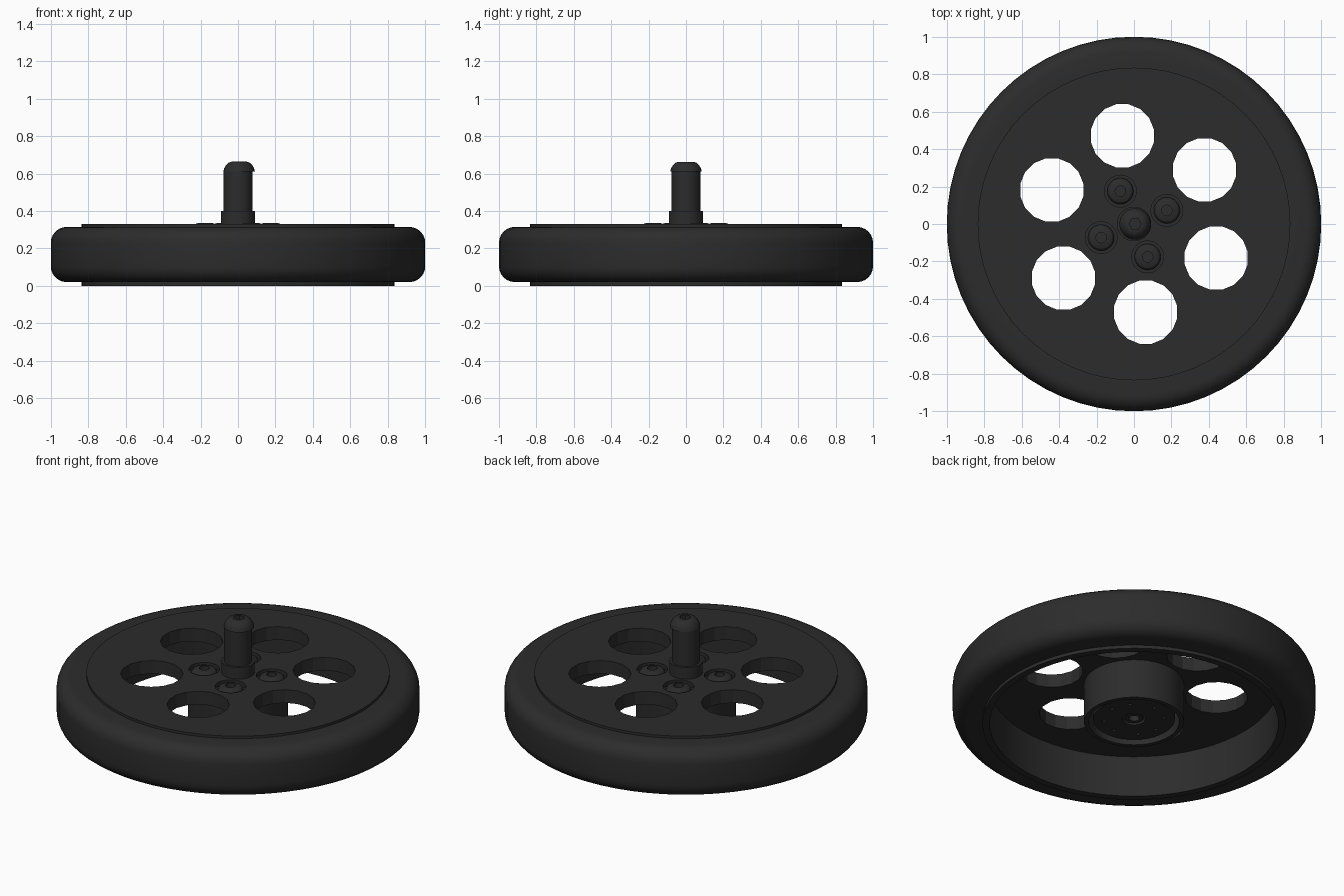
import bpy, bmesh
from math import sin, cos, pi, radians

if "Cube" in bpy.data.objects:
    bpy.data.objects.remove(bpy.data.objects["Cube"])

black = bpy.data.materials.new("black_plastic")
black.diffuse_color = (0.025, 0.025, 0.025, 1)
black.use_nodes = True
black.node_tree.nodes["Principled BSDF"].inputs["Base Color"].default_value = black.diffuse_color


def lathe(name, profile, seg, at=(0, 0), turn=0.0, closed=True):
    """Spin (radius, z) points around a vertical axis."""
    bm = bmesh.new()
    rings = []
    for r, z in profile:
        rings.append([bm.verts.new((r * cos(turn + 2 * pi * i / seg),
                                    r * sin(turn + 2 * pi * i / seg), z)) for i in range(seg)])
    n = len(rings)
    for k in range(n if closed else n - 1):
        a, b = rings[k], rings[(k + 1) % n]
        for i in range(seg):
            j = (i + 1) % seg
            bm.faces.new((a[i], a[j], b[j], b[i]))
    bmesh.ops.remove_doubles(bm, verts=bm.verts, dist=1e-5)
    bmesh.ops.recalc_face_normals(bm, faces=bm.faces)
    me = bpy.data.meshes.new(name)
    bm.to_mesh(me)
    bm.free()
    me.materials.append(black)
    ob = bpy.data.objects.new(name, me)
    ob.location = (at[0], at[1], 0)
    bpy.context.collection.objects.link(ob)
    return ob


def smooth(ob, angle=30):
    bpy.ops.object.select_all(action='DESELECT')
    bpy.context.view_layer.objects.active = ob
    ob.select_set(True)
    bpy.ops.object.shade_smooth_by_angle(angle=radians(angle))


def polar(r, deg):
    return (r * cos(radians(deg)), r * sin(radians(deg)))


def cut(ob, name, r, z0, z1, seg, at=(0, 0), turn=0.0):
    c = lathe(name, [(0, z0), (r, z0), (r, z1), (0, z1)], seg, at, turn, closed=False)
    c.hide_render = True
    c.hide_set(True)
    m = ob.modifiers.new(name, 'BOOLEAN')
    m.operation = 'DIFFERENCE'
    m.solver = 'EXACT'
    m.object = c


# tyre with rounded shoulders
R = 0.085
tyre_profile = [(0.815, 0.02)]
tyre_profile += [(1 - R + R * sin(t * pi / 12), 0.02 + R - R * cos(t * pi / 12)) for t in range(7)]
tyre_profile += [(1 - R + R * cos(t * pi / 12), 0.315 - R + R * sin(t * pi / 12)) for t in range(7)]
tyre_profile += [(0.815, 0.315)]
tyre = lathe("tyre", tyre_profile, 64)
smooth(tyre)

# wheel disc, rim and hollow hub cup in one turned profile
wheel = lathe("wheel_body", [
    (0, 0.33), (0.835, 0.33), (0.835, 0.0), (0.795, 0.0), (0.795, 0.25),
    (0.275, 0.25), (0.275, 0.012), (0.25, 0.012), (0.25, 0.2), (0, 0.2)], 64, closed=False)
for k in range(6):
    cut(wheel, "lightening_hole_cutter", 0.172, 0.1, 0.5, 16, polar(0.475, 97.5 + 60 * k), pi / 16)
for k in range(4):
    cut(wheel, "screw_recess_cutter", 0.085, 0.305, 0.5, 32, polar(0.19, 112.5 + 90 * k))
smooth(wheel)

# screws around the axle
for k in range(4):
    s = lathe("hub_screw", [
        (0, 0.29), (0.07, 0.29), (0.07, 0.315), (0.06, 0.328), (0.04, 0.335),
        (0.028, 0.336), (0.028, 0.31), (0, 0.31)], 24, polar(0.19, 112.5 + 90 * k), closed=False)
    smooth(s)

# axle with collar
axle = lathe("axle", [(0, 0.28), (0.092, 0.28), (0.092, 0.4), (0.077, 0.4),
                      (0.077, 0.615), (0, 0.615)], 32, closed=False)
smooth(axle)

# button-head bolt on the axle end
bolt = lathe("axle_bolt", [
    (0, 0.61), (0.084, 0.61), (0.08, 0.628), (0.07, 0.645), (0.058, 0.657),
    (0.042, 0.663), (0, 0.663)], 32, (0.006, 0), closed=False)
cut(bolt, "bolt_socket_cutter", 0.032, 0.632, 0.7, 6, (0.006, 0))
smooth(bolt)

# drilled plate inside the hub cup, on the underside
plate = lathe("hub_plate", [(0, 0.21), (0.225, 0.21), (0.225, 0.03), (0, 0.03)], 48, closed=False)
cut(plate, "plate_bore_cutter", 0.062, -0.1, 0.12, 24)
for k in range(4):
    for d in (-20, 20):
        cut(plate, "pin_hole_cutter", 0.012, -0.1, 0.06, 8, polar(0.165, 112.5 + 90 * k + d))
smooth(plate)

# splined shaft end inside the bore
spline = lathe("shaft_end", [(0.03, 0.035), (0.052, 0.035), (0.052, 0.15), (0.03, 0.15)], 12)
